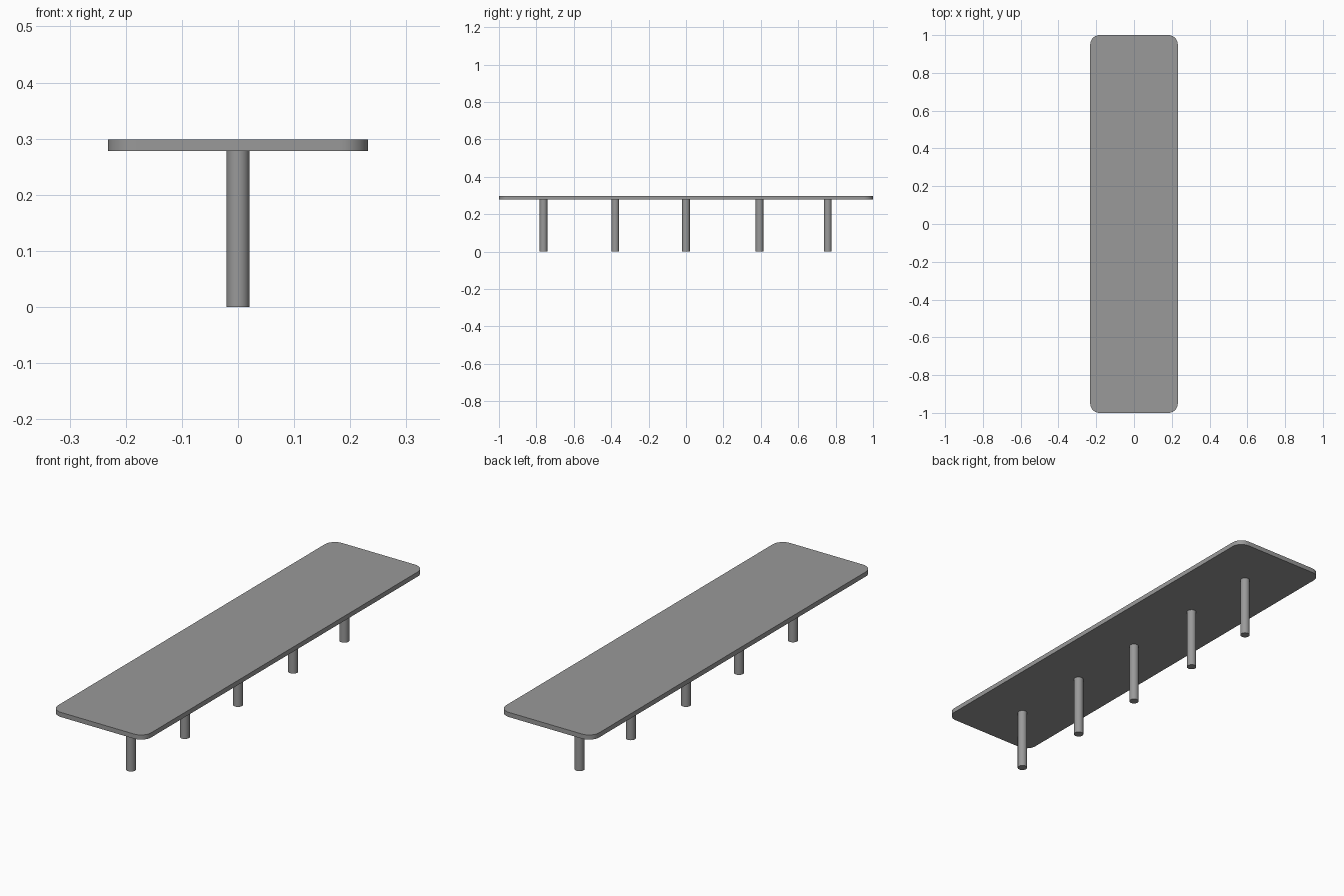
import bpy, bmesh, math

if "Cube" in bpy.data.objects:
    bpy.data.objects.remove(bpy.data.objects["Cube"])

grey = bpy.data.materials.new("plain grey")
grey.diffuse_color = (0.32, 0.32, 0.32, 1)
grey.use_nodes = True
grey.node_tree.nodes["Principled BSDF"].inputs["Base Color"].default_value = grey.diffuse_color


def add_prism(name, outline, z0, z1):
    """Extrude a flat outline between two heights, with smooth sides."""
    bm = bmesh.new()
    base = bm.faces.new([bm.verts.new((x, y, z0)) for x, y in outline])
    top = bmesh.ops.extrude_face_region(bm, geom=[base], use_keep_orig=True)["geom"]
    for v in top:
        if isinstance(v, bmesh.types.BMVert):
            v.co.z = z1
    bmesh.ops.recalc_face_normals(bm, faces=bm.faces)
    mesh = bpy.data.meshes.new(name)
    bm.to_mesh(mesh)
    bm.free()
    mesh.materials.append(grey)
    obj = bpy.data.objects.new(name, mesh)
    bpy.context.collection.objects.link(obj)
    bpy.ops.object.select_all(action='DESELECT')
    obj.select_set(True)
    bpy.context.view_layer.objects.active = obj
    bpy.ops.object.shade_smooth_by_angle(angle=math.radians(35))
    return obj


def arc(cx, cy, r, start, sweep, steps):
    return [(cx + r * math.cos(start + sweep * i / steps),
             cy + r * math.sin(start + sweep * i / steps)) for i in range(steps + 1)]


# Table top: long slab with rounded corners
HALF_W, HALF_L, R = 0.232, 1.0, 0.05
outline = []
for i, (sx, sy) in enumerate([(1, 1), (-1, 1), (-1, -1), (1, -1)]):
    outline += arc(sx * (HALF_W - R), sy * (HALF_L - R), R,
                   i * math.pi / 2, math.pi / 2, 8)
add_prism("table_top", outline, 0.278, 0.299)

# Row of five round legs down the centre line
for n, y in enumerate([-0.762, -0.378, 0.0, 0.393, 0.758], 1):
    circle = arc(0, y, 0.0205, 0, 2 * math.pi, 32)[:-1]
    add_prism(f"leg_{n}", circle, 0.0, 0.278)
